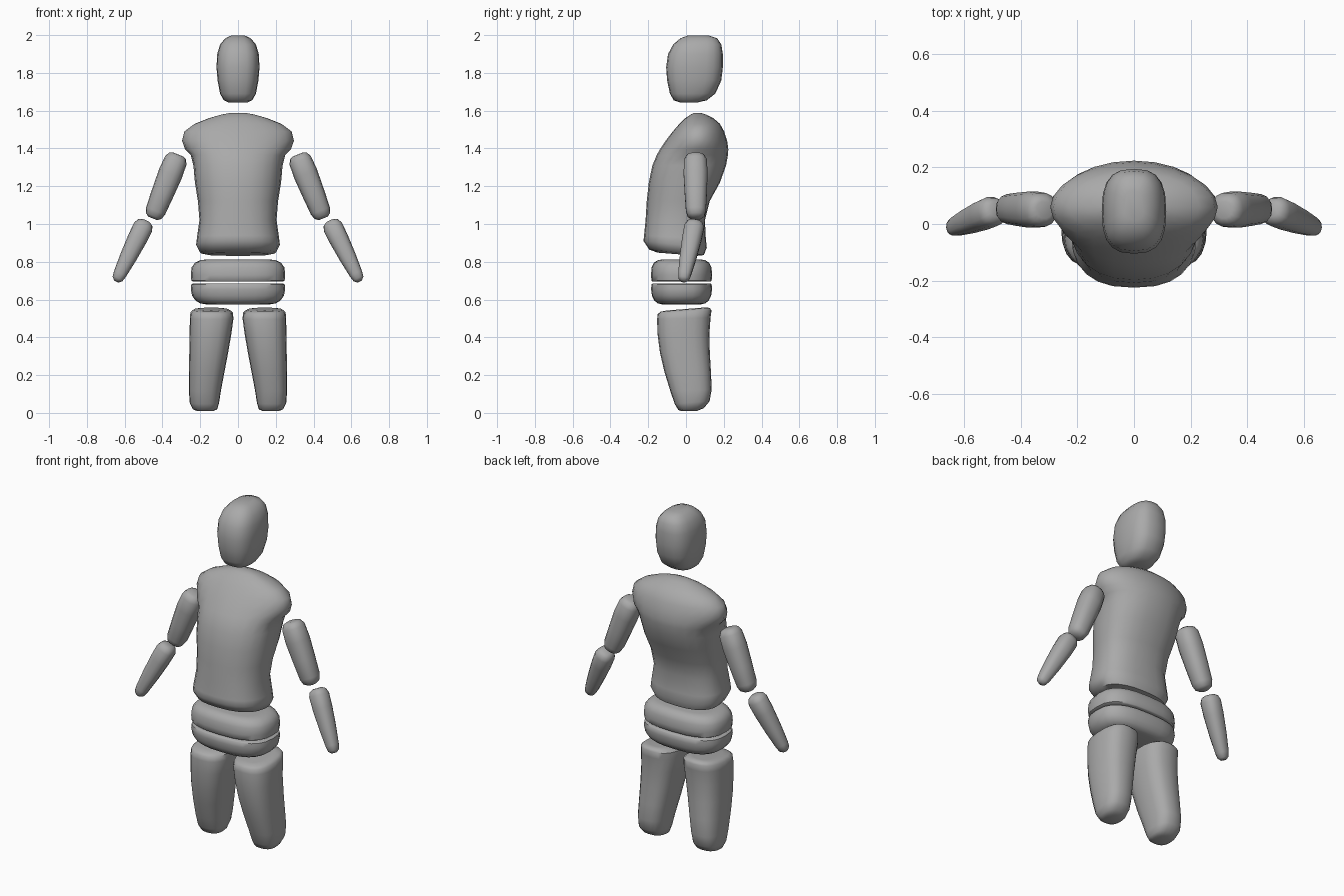
import bpy, bmesh, math
from mathutils import Vector, Matrix

grey = bpy.data.materials.new("plain grey")
grey.diffuse_color = (0.4, 0.4, 0.4, 1)


def finish(name, bm, angle=50):
    bmesh.ops.recalc_face_normals(bm, faces=bm.faces)
    me = bpy.data.meshes.new(name)
    bm.to_mesh(me)
    bm.free()
    ob = bpy.data.objects.new(name, me)
    bpy.context.collection.objects.link(ob)
    me.materials.append(grey)
    bpy.ops.object.select_all(action='DESELECT')
    bpy.context.view_layer.objects.active = ob
    ob.select_set(True)
    bpy.ops.object.shade_smooth_by_angle(angle=math.radians(angle))
    return ob


def skin(rings):
    """Join rings of points into a capped closed body."""
    bm = bmesh.new()
    loops = [[bm.verts.new(p) for p in r] for r in rings]
    n = len(loops[0])
    for a, b in zip(loops, loops[1:]):
        for i in range(n):
            j = (i + 1) % n
            bm.faces.new((a[i], a[j], b[j], b[i]))
    bm.faces.new(loops[0])
    bm.faces.new(loops[-1])
    return bm


def oval(z, x0, x1, yf, yb, yc, power, tilt=0, n=20):
    """Rounded ring: yf/yb are front and back, yc the widest depth."""
    pts = []
    for i in range(n):
        a = 2 * math.pi * i / n
        c, s = math.cos(a), math.sin(a)
        u = math.copysign(abs(c) ** (2 / power), c)
        v = math.copysign(abs(s) ** (2 / power), s)
        y = yc + v * ((yb - yc) if v > 0 else (yc - yf))
        pts.append(((x0 + x1) / 2 + u * (x1 - x0) / 2, y, z + tilt * (y - yc)))
    return pts


# Head: z, half width, front, back
head = [(1.643, .05, -.03, .06), (1.655, .075, -.065, .11), (1.69, .095, -.085, .155),
        (1.76, .108, -.1, .187), (1.83, .114, -.105, .195), (1.9, .11, -.095, .195),
        (1.95, .095, -.068, .187), (1.983, .068, -.03, .165), (1.998, .035, .01, .12)]
finish("head", skin([oval(z, -w, w, f, b, (f + b) / 2, 2.7) for z, w, f, b in head]))

# Torso: z, half width, front, back, widest depth, roundness, tilt
torso = [(.838, .16, -.15, .06, -.02, 2.5, -.08), (.848, .2, -.195, .095, -.03, 2.5, -.1),
         (.89, .222, -.225, .11, -.03, 2.5, -.1), (.93, .217, -.222, .105, -.03, 2.5, -.05),
         (1.02, .204, -.214, .1, -.03, 2.4, 0), (1.12, .212, -.208, .125, -.01, 2.3, 0),
         (1.22, .228, -.197, .18, .01, 2.3, 0), (1.31, .236, -.178, .212, .03, 2.3, 0),
         (1.365, .25, -.155, .222, .05, 2.2, 0), (1.395, .28, -.138, .224, .06, 2.0, 0),
         (1.44, .296, -.108, .218, .06, 1.9, 0), (1.49, .284, -.07, .202, .06, 2.0, 0),
         (1.53, .23, -.035, .18, .06, 2.1, 0), (1.56, .155, -.005, .145, .06, 2.2, 0),
         (1.58, .085, .025, .105, .06, 2.2, 0), (1.588, .04, .045, .08, .06, 2.2, 0)]
finish("torso", skin([oval(z, -w, w, f, b, c, p, t, 24) for z, w, f, b, c, p, t in torso]))

# Hip bands: z, inset of the rounded rim
bands = {"upper_hip_band": [(.695, .012), (.7, .003), (.73, 0), (.77, .004), (.795, .022), (.808, .05), (.812, .08)],
         "lower_hip_band": [(.575, .08), (.58, .05), (.595, .025), (.62, .007), (.655, 0), (.68, .003), (.685, .012)]}
for name, rows in bands.items():
    finish(name, skin([oval(z, -.25 + d, .25 - d, -.185 + d * .7, .138 - d * .7, -.02, 2.7, 0, 24)
                       for z, d in rows]))

# Legs: z, inner x, outer x, front, back, tilt
leg = [(.01, .13, .215, -.02, .06, .03), (.02, .11, .24, -.04, .095, .08),
       (.055, .1, .256, -.06, .125, .08), (.12, .09, .26, -.083, .136, .04),
       (.22, .071, .259, -.115, .132, 0), (.32, .052, .258, -.138, .126, 0),
       (.42, .035, .256, -.151, .124, 0), (.5, .024, .255, -.153, .13, .03),
       (.533, .028, .252, -.15, .135, .07), (.546, .05, .235, -.135, .125, .08),
       (.55, .085, .2, -.1, .095, .08)]

# Arms: start, end, list of (fraction along, radius)
arms = {"upper_arm": ((.317, .05, 1.368), (.452, .053, 1.03),
                      [(0, .03), (.02, .047), (.09, .061), (.3, .065), (.6, .06), (.88, .054), (.96, .045), (1, .025)]),
        "forearm": ((.487, .05, 1.015), (.644, -.015, .697),
                    [(0, .025), (.03, .043), (.1, .053), (.3, .052), (.6, .045), (.88, .035), (.96, .029), (1, .014)])}

for side, s in (("left", 1), ("right", -1)):
    rings = [[(s * x, y, q) for x, y, q in oval(z, a, b, f, k, (f + k) / 2, 2.6, t)]
             for z, a, b, f, k, t in leg]
    finish(side + "_leg", skin(rings))
    for name, (p0, p1, rows) in arms.items():
        p0, p1 = Vector(p0), Vector(p1)
        axis = (p1 - p0).normalized()
        across = axis.cross(Vector((0, 1, 0))).normalized()
        depth = axis.cross(across)
        rings = []
        for t, r in rows:
            ring = []
            for x, y, _ in oval(0, -r, r, -r, r, 0, 2.4, 0, 14):
                p = p0.lerp(p1, t) + across * x + depth * y
                ring.append((s * p.x, p.y, p.z))
            rings.append(ring)
        finish(side + "_" + name, skin(rings))
